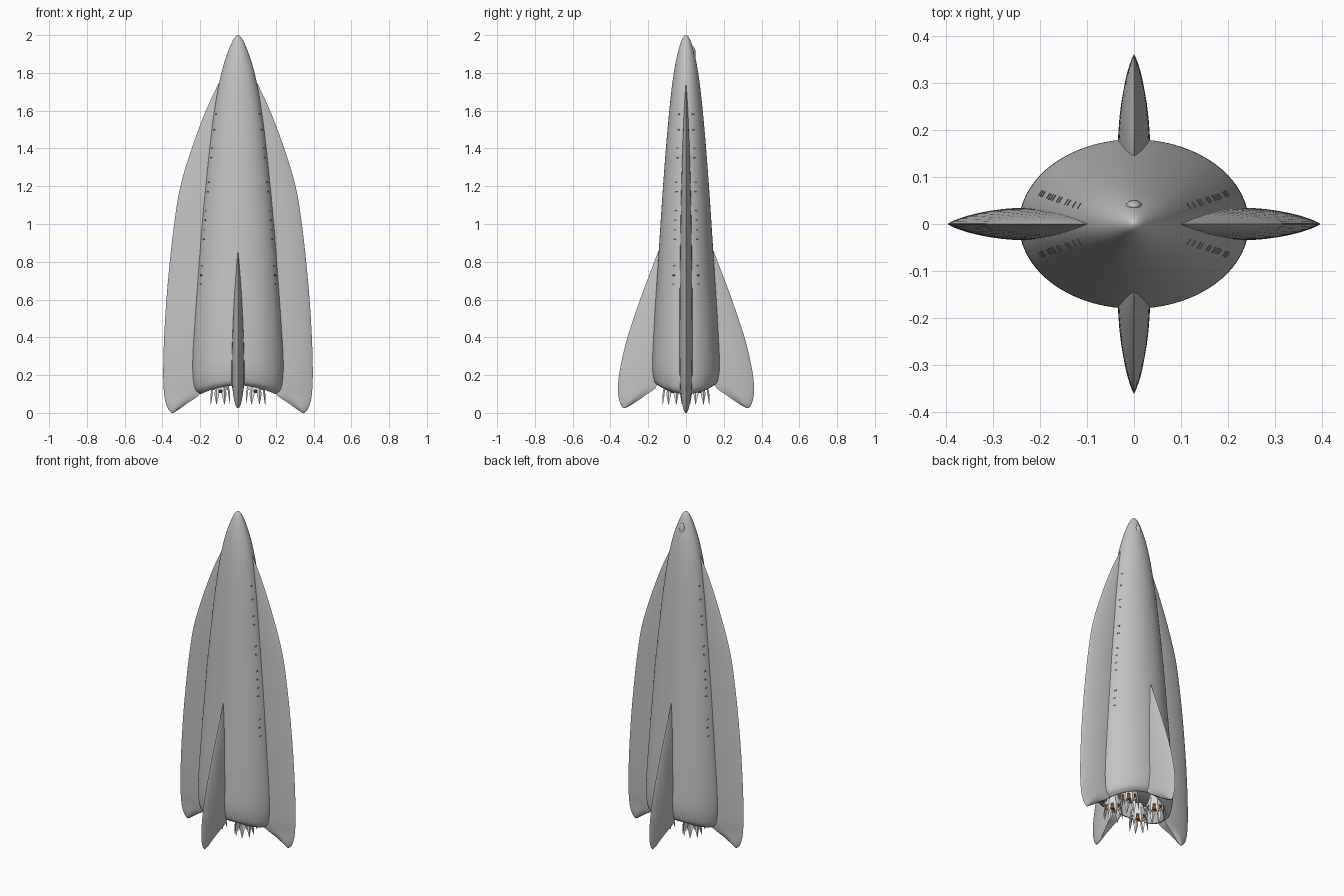
import bpy, bmesh, math
from mathutils import Vector, Matrix

if "Cube" in bpy.data.objects:
    bpy.data.objects.remove(bpy.data.objects["Cube"], do_unlink=True)


def material(name, r, g, b):
    m = bpy.data.materials.new(name)
    m.use_nodes = True
    m.diffuse_color = (r, g, b, 1)
    m.node_tree.nodes["Principled BSDF"].inputs["Base Color"].default_value = (r, g, b, 1)
    return m


GREY = material("hull grey", 0.55, 0.55, 0.55)
PALE = material("pale metal", 0.75, 0.75, 0.75)
BROWN = material("burnt orange", 0.4, 0.13, 0.03)
DARK = material("window grey", 0.15, 0.15, 0.15)


def finish(name, bm, mat, angle=40):
    bmesh.ops.remove_doubles(bm, verts=bm.verts, dist=0.0003)
    bmesh.ops.recalc_face_normals(bm, faces=bm.faces)
    me = bpy.data.meshes.new(name)
    bm.to_mesh(me)
    bm.free()
    me.materials.append(mat)
    for p in me.polygons:
        p.use_smooth = True
    me.set_sharp_from_angle(angle=math.radians(angle))
    ob = bpy.data.objects.new(name, me)
    bpy.context.collection.objects.link(ob)
    return ob


def loft(bm, loops, matrix=Matrix()):
    """Skin a stack of closed loops and cap both ends."""
    rings = [[bm.verts.new(matrix @ Vector(p)) for p in loop] for loop in loops]
    n = len(rings[0])
    for a, b in zip(rings, rings[1:]):
        for i in range(n):
            j = (i + 1) % n
            bm.faces.new((a[i], a[j], b[j], b[i]))
    bm.faces.new(rings[0])
    bm.faces.new(rings[-1])


def spline(rows, steps=4):
    """Catmull-Rom samples through rows of numbers."""
    out = []
    for i in range(len(rows) - 1):
        quad = (rows[max(i - 1, 0)], rows[i], rows[i + 1], rows[min(i + 2, len(rows) - 1)])
        for s in range(steps):
            t = s / steps
            out.append([0.5 * (2 * b + (c - a) * t + (2 * a - 5 * b + 4 * c - d) * t * t
                               + (3 * b - a - 3 * c + d) * t ** 3)
                        for a, b, c, d in zip(*quad)])
    return out + [list(rows[-1])]


# Hull: height, half width, half depth
OUTER = spline([
    (0.10, 0.205, 0.148), (0.12, 0.228, 0.166), (0.16, 0.239, 0.175), (0.22, 0.244, 0.18),
    (0.32, 0.243, 0.177), (0.5, 0.232, 0.168), (0.75, 0.214, 0.151), (1.0, 0.194, 0.135),
    (1.25, 0.169, 0.118), (1.5, 0.14, 0.098), (1.7, 0.109, 0.078), (1.83, 0.08, 0.06),
    (1.92, 0.05, 0.04), (1.97, 0.028, 0.024), (1.992, 0.013, 0.012), (2.0, 0.001, 0.001)])
ENGINE_BAY = [(0.2, 0.001, 0.001), (0.2, 0.178, 0.128), (0.11, 0.19, 0.137), (0.1, 0.197, 0.142)]


def hull_at(z):
    for lo, hi in zip(OUTER, OUTER[1:]):
        if z <= hi[0]:
            f = max(0, (z - lo[0]) / (hi[0] - lo[0]))
            return [lo[k] + (hi[k] - lo[k]) * f for k in (1, 2)]
    return [0, 0]


def hull_loop(z, a, b, n=72):
    # The rim arches up at the front and back
    lift = 0.045 * max(0, min(1, (0.4 - z) / 0.3))
    angles = [math.tau * i / n for i in range(n)]
    return [(a * math.cos(t), b * math.sin(t), z + lift * math.sin(t) ** 2) for t in angles]


bm = bmesh.new()
loft(bm, [hull_loop(*row) for row in ENGINE_BAY + OUTER])
finish("hull", bm, GREY)


# Fins: height, inner reach, outer reach, half thickness
def fin(name, rows, axis, turn, rim):
    us = [math.sin(math.pi / 2 * i / 9) for i in range(10)]
    loops = []
    for z, inner, outer, thick in spline(rows):
        if z > rim:
            inner = min(hull_at(z)[axis] - 0.02, outer - 0.01)
        k = max(0.2, min(1, z / rim))
        side = []
        for u in us:
            t = thick * max(0, 1 - u * u) ** 0.8 * (k + (1 - k) * min(1, 3 * u))
            side.append((inner + (outer - inner) * u, t, z))
        loops.append(side + [(x, -t, h) for x, t, h in reversed(side[:-1])])
    bm = bmesh.new()
    loft(bm, loops, Matrix.Rotation(math.radians(turn), 4, "Z"))
    finish(name, bm, GREY)


SIDE = [(1.75, 0.08, 0.1, 0.002), (1.6, 0.1, 0.17, 0.011), (1.4, 0.13, 0.245, 0.019),
        (1.2, 0.15, 0.305, 0.025), (1.0, 0.17, 0.338, 0.029), (0.8, 0.19, 0.361, 0.032),
        (0.6, 0.2, 0.379, 0.034), (0.4, 0.21, 0.391, 0.035), (0.22, 0.2, 0.396, 0.034),
        (0.11, 0.195, 0.392, 0.03), (0.05, 0.27, 0.382, 0.022), (0.017, 0.315, 0.367, 0.014),
        (0.0, 0.34, 0.35, 0.004)]
CENTRE = [(0.86, 0.12, 0.145, 0.002), (0.75, 0.13, 0.187, 0.011), (0.6, 0.14, 0.243, 0.021),
          (0.4, 0.15, 0.31, 0.03), (0.25, 0.15, 0.346, 0.034), (0.15, 0.148, 0.36, 0.033),
          (0.09, 0.22, 0.358, 0.027), (0.045, 0.285, 0.346, 0.016), (0.025, 0.322, 0.332, 0.004)]
fin("left_fin", SIDE, 0, 0, 0.1)
fin("right_fin", SIDE, 0, 180, 0.1)
fin("back_fin", CENTRE, 1, 90, 0.14)
fin("front_fin", CENTRE, 1, -90, 0.14)


# Engines: bell, glowing core and a ring of pointed petals
def circle(r, z, n=24):
    return [(r * math.cos(math.tau * i / n), r * math.sin(math.tau * i / n), z) for i in range(n)]


def petal(r, w, d, z):
    return [(r + d, 0, z), (r, w, z), (r - d, 0, z), (r, -w, z)]


for sx, sy in ((1, 1), (1, -1), (-1, 1), (-1, -1)):
    place = Matrix.Translation((0.093 * sx, 0.072 * sy, 0))
    tag = ("left" if sx > 0 else "right") + ("_back" if sy > 0 else "_front")
    bm = bmesh.new()
    loft(bm, [circle(0.025, 0.205), circle(0.038, 0.16), circle(0.046, 0.12),
              circle(0.042, 0.12), circle(0.036, 0.14)], place)
    finish("engine_bell_" + tag, bm, PALE)
    bm = bmesh.new()
    loft(bm, [circle(0.037, 0.142), circle(0.037, 0.128), circle(0.012, 0.105)], place)
    finish("engine_core_" + tag, bm, BROWN)
    bm = bmesh.new()
    for i in range(8):
        turn = Matrix.Rotation(math.tau * (i + 0.5) / 8, 4, "Z")
        loft(bm, [petal(0.042, 0.004, 0.002, 0.165), petal(0.05, 0.014, 0.005, 0.1),
                  petal(0.055, 0.001, 0.001, 0.045)], place @ turn)
    finish("engine_petals_" + tag, bm, PALE, 20)


# Rows of tiny windows on each quarter of the hull
bm = bmesh.new()
for z in (0.68, 0.73, 0.78, 0.92, 0.97, 1.02, 1.07, 1.17, 1.22, 1.35, 1.4, 1.5, 1.58):
    a, b = hull_at(z)
    for turn in (25, 155, 205, 335):
        t = math.radians(turn)
        normal = Vector((b * math.cos(t), a * math.sin(t), 0.015 * a)).normalized()
        frame = normal.to_track_quat("Z", "Y").to_matrix().to_4x4()
        spot = Matrix.Translation((a * math.cos(t), b * math.sin(t), z))
        bmesh.ops.create_cube(bm, size=1, matrix=spot @ frame @ Matrix.Diagonal((0.014, 0.008, 0.003, 1)))
finish("windows", bm, DARK)

# Small blister near the nose
bm = bmesh.new()
bmesh.ops.create_uvsphere(bm, u_segments=24, v_segments=12, radius=1,
                          matrix=Matrix.Translation((0, 0.038, 1.9)) @ Matrix.Diagonal((0.018, 0.013, 0.04, 1)))
finish("nose_blister", bm, GREY)
